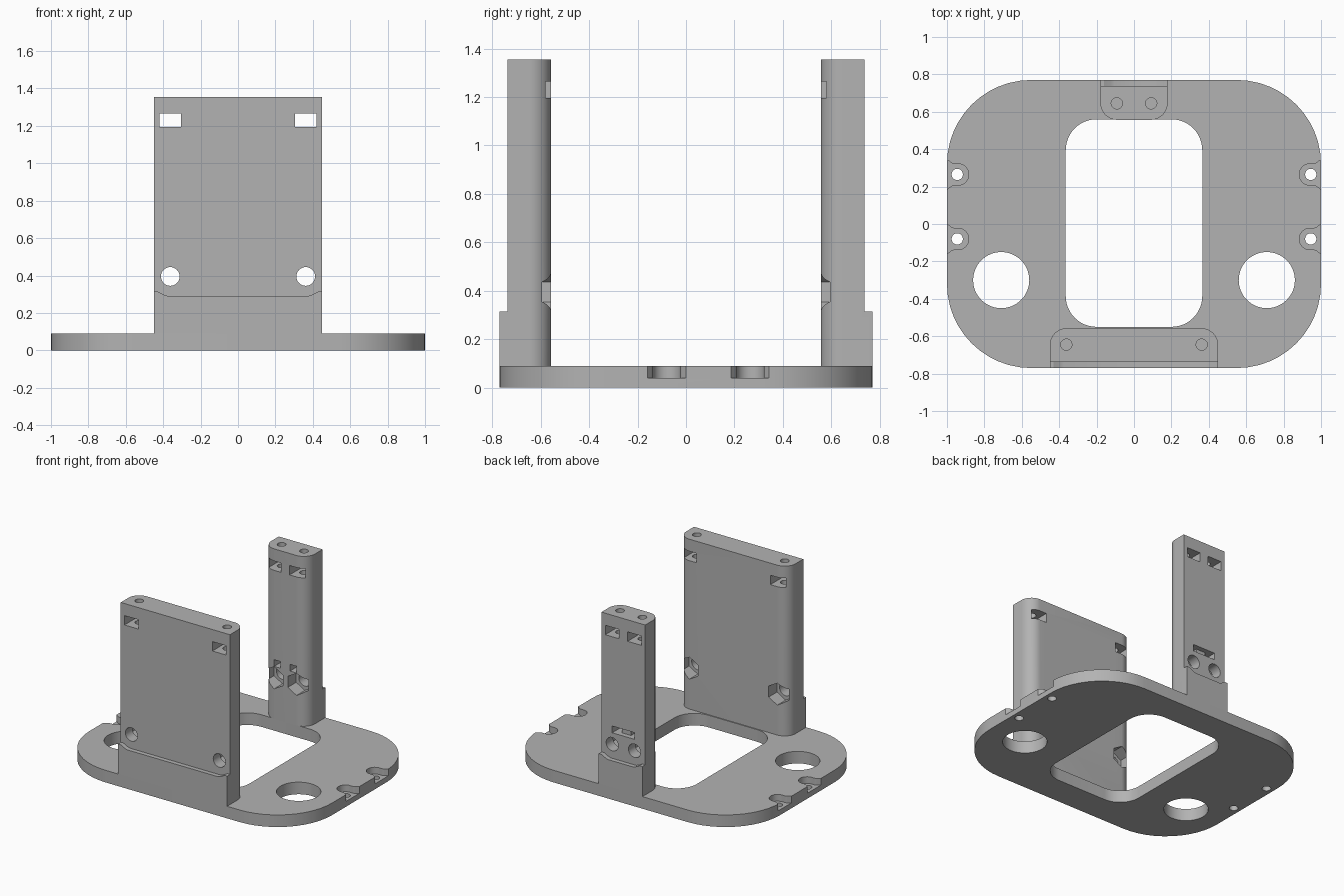
import bpy
import bmesh
import math
from mathutils import Vector

cube = bpy.data.objects.get("Cube")
if cube:
    bpy.data.objects.remove(cube, do_unlink=True)

grey = bpy.data.materials.new("plain grey")
grey.use_nodes = True
grey.diffuse_color = (0.45, 0.45, 0.45, 1)
grey.node_tree.nodes["Principled BSDF"].inputs["Base Color"].default_value = (0.45, 0.45, 0.45, 1)

PLATE_TOP = 0.09


def rounded(corners, steps=12):
    """Outline with filleted corners, each given as (x, y, radius)."""
    out = []
    for i, (x, y, r) in enumerate(corners):
        p = Vector((x, y))
        if r == 0:
            out.append(p)
            continue
        a = (Vector(corners[i - 1][:2]) - p).normalized()
        b = (Vector(corners[(i + 1) % len(corners)][:2]) - p).normalized()
        half = a.angle(b) / 2
        centre = p + (a + b).normalized() * r / math.sin(half)
        start = p + a * r / math.tan(half) - centre
        end = p + b * r / math.tan(half) - centre
        sweep = math.atan2(start.x * end.y - start.y * end.x, start.dot(end))
        for k in range(steps + 1):
            t = sweep * k / steps
            c, s = math.cos(t), math.sin(t)
            out.append(centre + Vector((start.x * c - start.y * s, start.x * s + start.y * c)))
    return out


def rect(x0, x1, y0, y1, r=0):
    return rounded([(x0, y0, r), (x1, y0, r), (x1, y1, r), (x0, y1, r)])


def ring(x, y, r, sides=40, turn=0):
    angles = [turn + 2 * math.pi * i / sides for i in range(sides)]
    return [(x + r * math.cos(a), y + r * math.sin(a)) for a in angles]


def prism(name, outline, lo, hi, axis="z", side=1):
    """Extrude an outline along z, or an x-z outline along y; side=-1 flips y."""
    bm = bmesh.new()
    loops = []
    for t in (lo, hi):
        pts = [(a, b * side, t) if axis == "z" else (a, t * side, b) for a, b in outline]
        loops.append([bm.verts.new(p) for p in pts])
    low, high = loops
    bm.faces.new(low)
    bm.faces.new(high)
    for i in range(len(low)):
        bm.faces.new((low[i - 1], low[i], high[i], high[i - 1]))
    bmesh.ops.recalc_face_normals(bm, faces=bm.faces)
    mesh = bpy.data.meshes.new(name)
    bm.to_mesh(mesh)
    bm.free()
    mesh.materials.append(grey)
    obj = bpy.data.objects.new(name, mesh)
    bpy.context.collection.objects.link(obj)
    return obj


def cut(target, *args, **kwargs):
    cutter = prism("cutter", *args, **kwargs)
    cutter.hide_render = True
    bpy.context.view_layer.objects.active = target
    mod = target.modifiers.new("cut", "BOOLEAN")
    mod.operation = "DIFFERENCE"
    mod.solver = "EXACT"
    mod.object = cutter
    bpy.ops.object.modifier_apply(modifier=mod.name)
    bpy.data.objects.remove(cutter, do_unlink=True)


def finish(obj):
    bpy.ops.object.select_all(action="DESELECT")
    obj.select_set(True)
    bpy.context.view_layer.objects.active = obj
    bpy.ops.object.shade_smooth_by_angle(angle=math.radians(25))


# Base plate with its central opening and round holes
plate = prism("base_plate", rect(-1, 1, -0.77, 0.77, 0.45), 0, PLATE_TOP)
cut(plate, rect(-0.365, 0.365, -0.55, 0.56, 0.165), -0.1, 0.2)
for s in (-1, 1):
    cut(plate, ring(s * 0.71, -0.3, 0.15, 64), -0.1, 0.2)
    # Screw seats open to the side edge, with flared mouths
    for y in (-0.08, 0.265):
        seat = rounded([(s * 0.884, y - 0.057, 0.056), (s * 0.97, y - 0.057, 0.03),
                        (s * 1.0, y - 0.08, 0), (s * 1.1, y - 0.08, 0),
                        (s * 1.1, y + 0.08, 0), (s * 1.0, y + 0.08, 0),
                        (s * 0.97, y + 0.057, 0.03), (s * 0.884, y + 0.057, 0.056)])
        cut(plate, seat, 0.04, 0.2)
        cut(plate, ring(s * 0.945, y, 0.03), -0.1, 0.2)
finish(plate)


def tower(name, w, hole_x, side):
    """Upright block with rounded inner corners, drawn at the front."""
    body = rounded([(-w, -0.77, 0), (w, -0.77, 0), (w, -0.557, 0.09), (-w, -0.557, 0.09)])
    obj = prism(name, body, PLATE_TOP, 1.355, side=side)
    # Shallow step across the outer face
    right = [(w - 0.075, 0.29), (w - 0.055, 0.297), (w - 0.02, 0.315), (w + 0.1, 0.31), (w + 0.1, 2)]
    step = [(-x, z) for x, z in reversed(right)] + right
    cut(obj, step, -0.9, -0.737, axis="y", side=side)
    for s in (-1, 1):
        x = s * hole_x
        # Nut slot, top screw hole, lower bolt hole and hexagonal nut pocket
        cut(obj, rect(x - 0.057, x + 0.057, 1.195, 1.265), -0.9, -0.4, axis="y", side=side)
        cut(obj, ring(x, -0.645, 0.03), 1.1, 1.5, side=side)
        cut(obj, ring(x, 0.395, 0.05), -0.9, -0.4, axis="y", side=side)
        cut(obj, ring(x, 0.395, 0.082, 6, math.pi / 6), -0.655, -0.4, axis="y", side=side)
    return obj


front_tower = tower("front_tower", 0.45, 0.362, 1)
finish(front_tower)

# Back tower also has a strap loop: two passages joined by an outer recess
back_tower = tower("back_tower", 0.18, 0.092, -1)
for s in (-1, 1):
    cut(back_tower, rect(s * 0.065 - 0.027, s * 0.065 + 0.027, 0.48, 0.53), 0.4, 0.9, axis="y")
cut(back_tower, rect(-0.092, 0.092, 0.48, 0.53), 0.7, 0.9, axis="y")
finish(back_tower)
